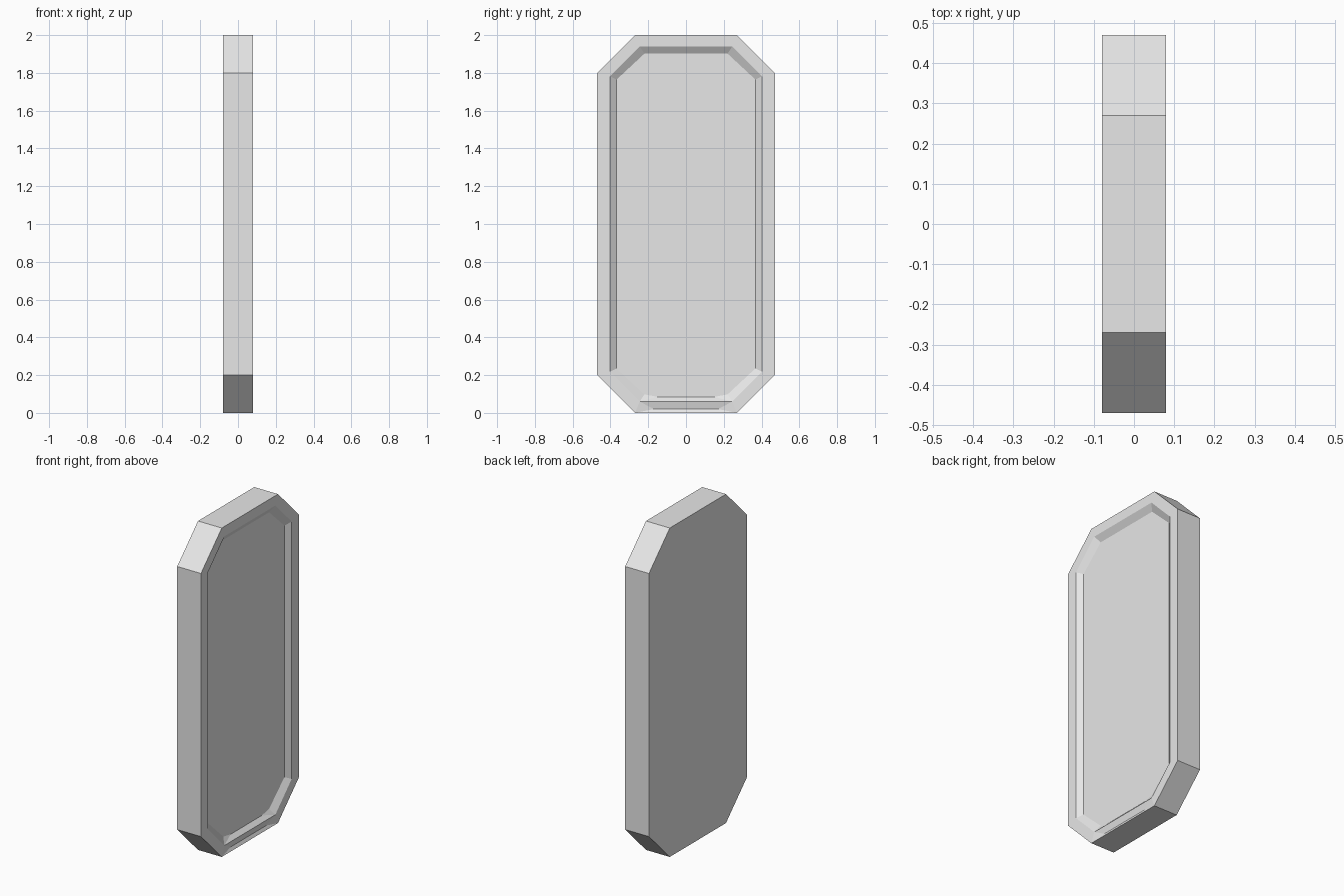
import bpy
import bmesh

default = bpy.data.objects.get("Cube")
if default:
    bpy.data.objects.remove(default, do_unlink=True)

FACE_X = 0.08     # flat side of the panel
DEPTH = 0.025     # depth of the recessed centre

mat = bpy.data.materials.new("plain light grey")
mat.use_nodes = True
grey = (0.8, 0.8, 0.8, 1.0)
mat.diffuse_color = grey
mat.node_tree.nodes["Principled BSDF"].inputs["Base Color"].default_value = grey

bm = bmesh.new()


def octagon(x, flat, half, foot, low):
    """Ring of eight vertices; the first edge is the bottom one."""
    right = [(flat, foot), (half, low), (half, 2 - low), (flat, 2 - foot)]
    left = [(-y, z) for y, z in reversed(right)]
    ring = left[-1:] + right + left[:-1]
    return [bm.verts.new((x, y, z)) for y, z in ring]


def edge_pair(x, half, z):
    return [bm.verts.new((x, s * half, z)) for s in (-1, 1)]


def bridge(a, b, skip_bottom=False):
    for i in range(int(skip_bottom), len(a)):
        j = (i + 1) % len(a)
        bm.faces.new((a[i], a[j], b[j], b[i]))


def bottom_bridge(a, mid, b=None):
    """Join the bottom edges of two rings through a shorter middle edge."""
    bm.faces.new((a[0], a[1], mid[1], mid[0]))
    bm.faces.new((a[1], b[1], mid[1]))
    bm.faces.new((a[0], mid[0], b[0]))


# Nested outlines: plain back, front rim and recessed floor
back = octagon(-FACE_X, 0.27, 0.47, 0.0, 0.2)
outer = octagon(FACE_X, 0.27, 0.47, 0.0, 0.2)
lip = octagon(FACE_X, 0.245, 0.402, 0.06, 0.218)
floor = octagon(FACE_X - DEPTH, 0.22, 0.367, 0.098, 0.235)

bm.faces.new(list(reversed(back)))
bridge(back, outer)
bridge(outer, lip, skip_bottom=True)
bridge(lip, floor, skip_bottom=True)

# Shallow groove across the bottom of the rim
groove = edge_pair(FACE_X - 0.01, 0.17, 0.02)
bottom_bridge(outer, groove, lip)
bm.faces.new((groove[0], groove[1], lip[1], lip[0]))

# Steeper bottom wall, with the floor reaching further down
notch = edge_pair(FACE_X - DEPTH, 0.15, 0.085)
bottom_bridge(lip, notch, floor)
bm.faces.new(floor[1:] + [floor[0], notch[0], notch[1]])

bmesh.ops.recalc_face_normals(bm, faces=bm.faces[:])
mesh = bpy.data.meshes.new("recessed_panel")
bm.to_mesh(mesh)
bm.free()
mesh.materials.append(mat)
panel = bpy.data.objects.new("recessed_panel", mesh)
bpy.context.collection.objects.link(panel)
